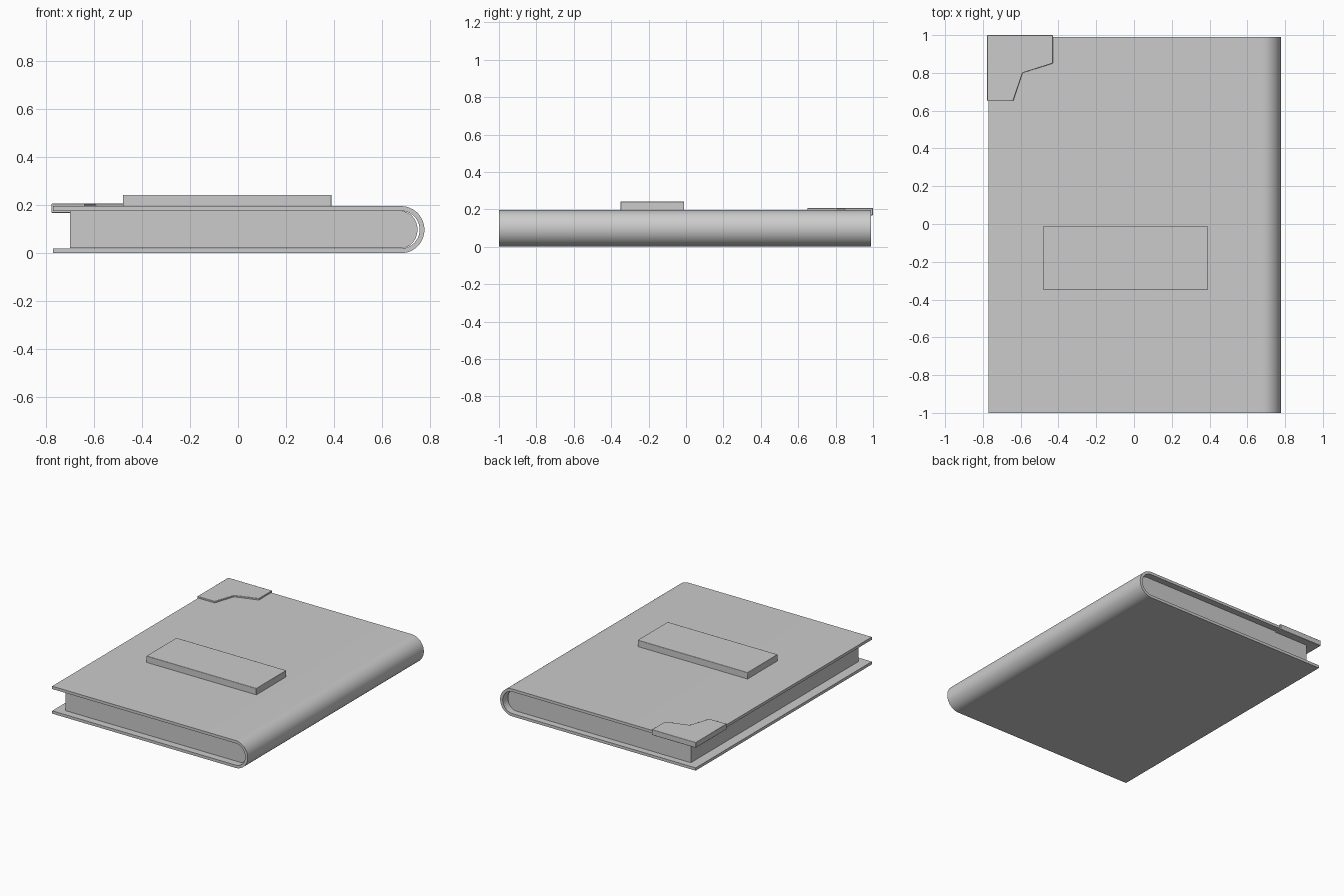
import bpy, bmesh, math
from mathutils import Vector

if "Cube" in bpy.data.objects:
    bpy.data.objects.remove(bpy.data.objects["Cube"])


def extrude(name, outline, direction, bevel=0.0, angle=35):
    """Closed outline (3D points) extruded along a direction into a solid."""
    bm = bmesh.new()
    face = bm.faces.new([bm.verts.new(p) for p in outline])
    ext = bmesh.ops.extrude_face_region(bm, geom=[face])
    moved = [g for g in ext["geom"] if isinstance(g, bmesh.types.BMVert)]
    bmesh.ops.translate(bm, verts=moved, vec=Vector(direction))
    bmesh.ops.recalc_face_normals(bm, faces=bm.faces)
    mesh = bpy.data.meshes.new(name)
    bm.to_mesh(mesh)
    bm.free()
    obj = bpy.data.objects.new(name, mesh)
    bpy.context.collection.objects.link(obj)
    if bevel:
        mod = obj.modifiers.new("soft_edges", "BEVEL")
        mod.width = bevel
        mod.segments = 2
        mod.limit_method = "ANGLE"
    bpy.ops.object.select_all(action="DESELECT")
    obj.select_set(True)
    bpy.context.view_layer.objects.active = obj
    bpy.ops.object.shade_smooth_by_angle(angle=math.radians(angle))
    return obj


def u_profile(x_left, rx, rz, y, n=24):
    """Sideways U: bottom left end, round spine, top left end."""
    cx, cz = 0.68, 0.098
    arc = [(cx + rx * math.sin(math.pi * i / n), y,
            cz - rz * math.cos(math.pi * i / n)) for i in range(n + 1)]
    return [(x_left, y, cz - rz)] + arc + [(x_left, y, cz + rz)]


# Wrap-around cover with rounded spine
outer = u_profile(-0.77, 0.097, 0.098, -1.0)
inner = u_profile(-0.77, 0.077, 0.078, -1.0)
extrude("cover", outer + inner[::-1], (0, 1.99, 0))

# Page block, set back from the cover edges
extrude("pages", u_profile(-0.70, 0.068, 0.077, -0.95), (0, 1.895, 0))

# Raised label plate on the front cover
plate = [(-0.48, -0.35), (0.39, -0.35), (0.39, -0.01), (-0.48, -0.01)]
extrude("label_plate", [(x, y, 0.19) for x, y in plate], (0, 0, 0.052), 0.003)

# Corner protector clasping the front cover
corner = [(-0.777, 1.0), (-0.777, 0.65), (-0.64, 0.65),
          (-0.59, 0.80), (-0.43, 0.85), (-0.43, 1.0)]
extrude("corner_protector", [(x, y, 0.168) for x, y in corner],
        (0, 0, 0.039), 0.003)
